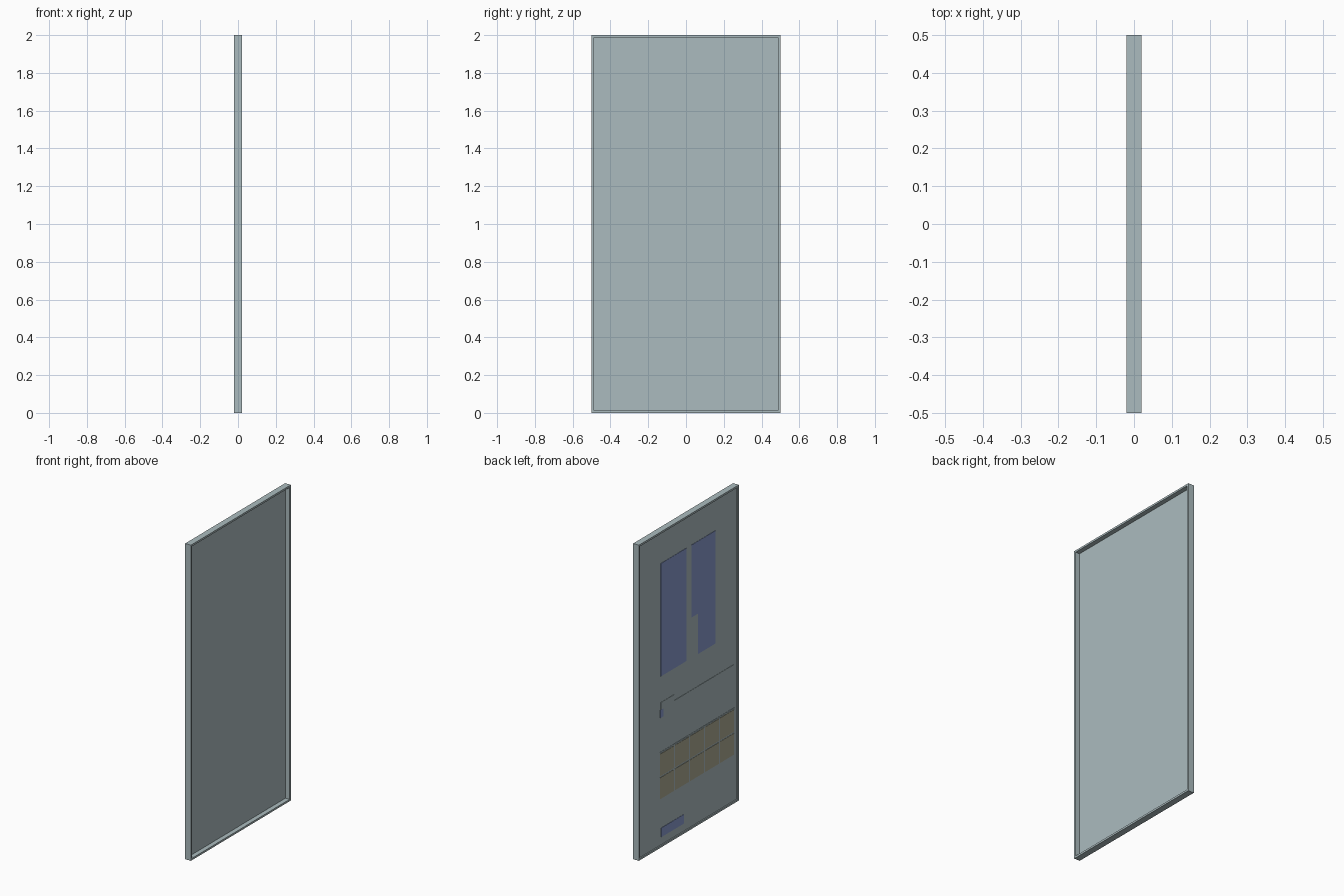
import bpy, bmesh

cube = bpy.data.objects.get("Cube")
if cube:
    bpy.data.objects.remove(cube, do_unlink=True)

HX, HY, H, RIM = 0.02, 0.5, 2.0, 0.012   # half thickness, half width, height, rim
BACK, FACE = -0.013, -0.009              # the two faces of the thin panel
PROUD = 0.002                            # how far the details stand out


def material(name, rgb):
    m = bpy.data.materials.new(name)
    m.use_nodes = True
    m.diffuse_color = (*rgb, 1)
    m.node_tree.nodes["Principled BSDF"].inputs["Base Color"].default_value = (*rgb, 1)
    return m


GREY = material("pale grey", (0.41, 0.50, 0.52))
BLUE = material("glass blue", (0.25, 0.33, 0.61))
TAN = material("tan", (0.41, 0.40, 0.285))


def finish(name, bm, mat):
    bmesh.ops.recalc_face_normals(bm, faces=bm.faces)
    mesh = bpy.data.meshes.new(name)
    bm.to_mesh(mesh)
    bm.free()
    mesh.materials.append(mat)
    obj = bpy.data.objects.new(name, mesh)
    bpy.context.collection.objects.link(obj)
    return obj


def prism(name, outline, x0, x1, mat):
    """Extrude a (y, z) outline along x."""
    bm = bmesh.new()
    face = bm.faces.new([bm.verts.new((x0, y, z)) for y, z in outline])
    new = bmesh.ops.extrude_face_region(bm, geom=[face])["geom"]
    verts = [v for v in new if isinstance(v, bmesh.types.BMVert)]
    bmesh.ops.translate(bm, verts=verts, vec=(x1 - x0, 0, 0))
    return finish(name, bm, mat)


def rect(y0, y1, z0, z1):
    return [(y0, z0), (y1, z0), (y1, z1), (y0, z1)]


def plate(name, outline, mat):
    return prism(name, outline, BACK - PROUD, BACK, mat)


# Rectangular rim: outer and inner loops on both sides, bridged all round
bm = bmesh.new()
loops = []
for x, inset in ((-HX, 0), (HX, 0), (HX, RIM), (-HX, RIM)):
    pts = rect(-HY + inset, HY - inset, inset, H - inset)
    loops.append([bm.verts.new((x, y, z)) for y, z in pts])
for k in range(4):
    a, b = loops[k], loops[(k + 1) % 4]
    for i in range(4):
        j = (i + 1) % 4
        bm.faces.new((a[i], a[j], b[j], b[i]))
finish("rim", bm, GREY)

# Thin panel set inside the rim
prism("panel", rect(-HY + RIM, HY - RIM, RIM, H - RIM), BACK, FACE, GREY)

# Two tall windows, the second with a notched lower corner
plate("window_wide", rect(0.018, 0.272, 1.08, 1.795), BLUE)
plate("window_notched", [(-0.035, 1.795), (-0.035, 1.336), (-0.10, 1.336),
                         (-0.10, 1.08), (-0.275, 1.08), (-0.275, 1.795)], BLUE)

# Narrow ledge with its small end fittings
plate("ledge", rect(-0.462, 0.272, 0.868, 0.876), GREY)
plate("ledge_upper_fitting", rect(0.142, 0.272, 0.876, 0.914), GREY)
plate("ledge_lower_fitting", rect(0.245, 0.277, 0.818, 0.868), BLUE)

# Two rows of five square tiles under a thin trim strip
plate("tile_trim", rect(-0.462, 0.28, 0.594, 0.601), GREY)
PITCH, TILE = 0.15, 0.14
for row, (z0, z1) in enumerate(((0.45, 0.59), (0.305, 0.44))):
    for col in range(5):
        y1 = 0.28 - col * PITCH
        plate(f"tile_{row + 1}_{col + 1}", rect(y1 - TILE, y1, z0, z1), TAN)

# Low vent
plate("vent", rect(0.042, 0.268, 0.06, 0.118), BLUE)
